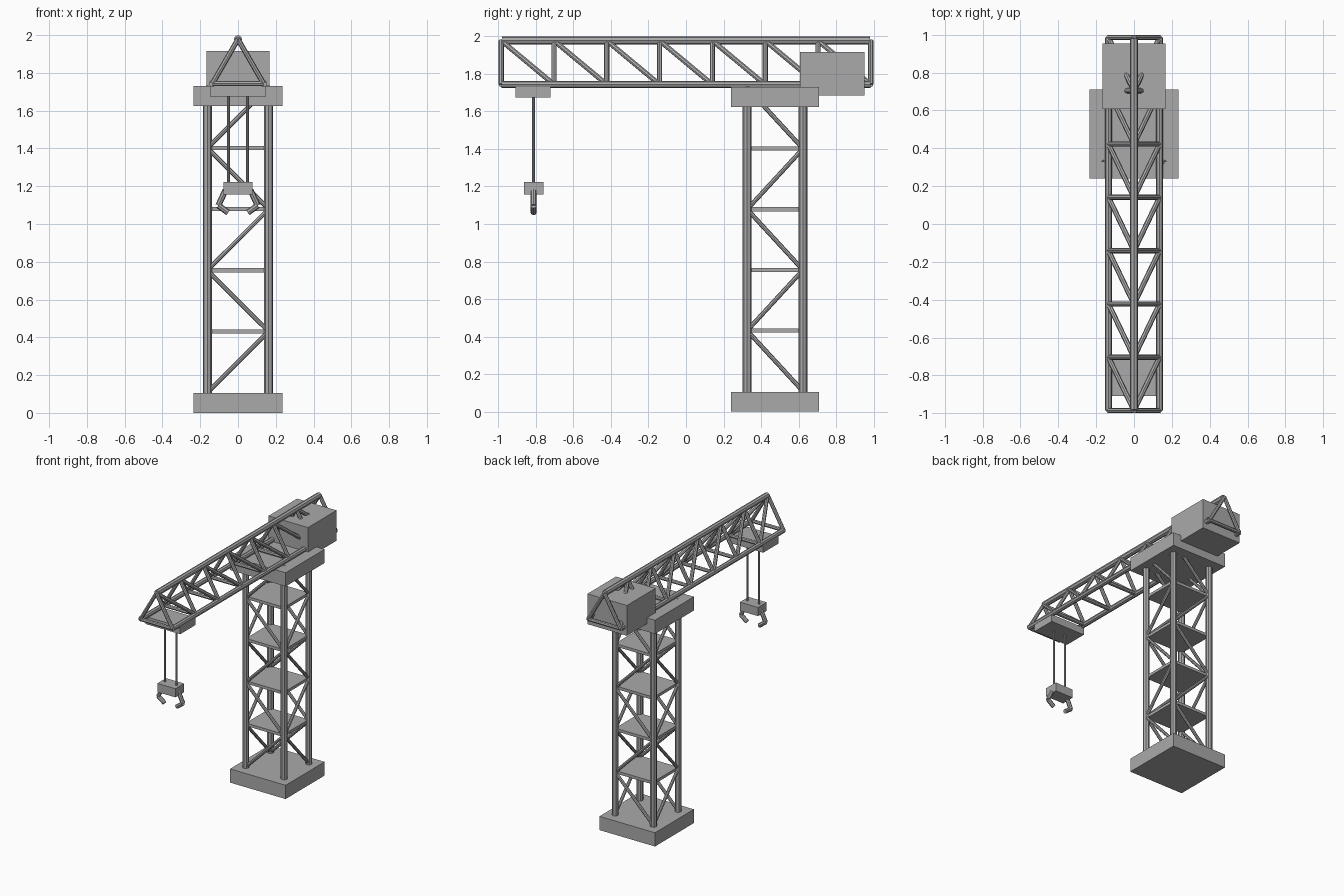
import bpy, bmesh
from mathutils import Vector, Matrix

if "Cube" in bpy.data.objects:
    bpy.data.objects.remove(bpy.data.objects["Cube"])

grey = bpy.data.materials.new("steel_grey")
grey.use_nodes = True
grey.diffuse_color = (0.4, 0.4, 0.4, 1)
grey.node_tree.nodes["Principled BSDF"].inputs["Base Color"].default_value = (0.4, 0.4, 0.4, 1)


def make(name, bm):
    mesh = bpy.data.meshes.new(name)
    bm.to_mesh(mesh)
    bm.free()
    mesh.materials.append(grey)
    obj = bpy.data.objects.new(name, mesh)
    bpy.context.collection.objects.link(obj)
    return obj


def box(name, low, high):
    low, high = Vector(low), Vector(high)
    bm = bmesh.new()
    bmesh.ops.create_cube(bm, size=1, matrix=Matrix.Translation((low + high) / 2)
                          @ Matrix.Diagonal((high - low).to_4d()))
    return make(name, bm)


def bars(name, pairs, radius, sides=8):
    """One object holding a straight bar for each pair of end points."""
    bm = bmesh.new()
    for a, b in pairs:
        a, b = Vector(a), Vector(b)
        turn = (b - a).to_track_quat("Z", "Y").to_matrix().to_4x4()
        bmesh.ops.create_cone(bm, cap_ends=True, segments=sides, radius1=radius,
                              radius2=radius, depth=(b - a).length,
                              matrix=Matrix.Translation((a + b) / 2) @ turn)
    return make(name, bm)


# Tower: base, cap, legs, floors and zigzag bracing
CY, LX, LY = 0.475, 0.162, 0.149
Z0, STEP = 0.108, 0.3235
box("base", (-0.235, CY - 0.235, 0), (0.235, CY + 0.235, 0.105))
box("tower_cap", (-0.235, CY - 0.235, 1.625), (0.235, CY + 0.235, 1.73))
bars("tower_legs", [((sx * LX, CY + sy * LY, 0.05), (sx * LX, CY + sy * LY, 1.68))
                    for sx in (-1, 1) for sy in (-1, 1)], 0.024)
braces = []
for i in range(5):
    low, high = Z0 + i * STEP, Z0 + (i + 1) * STEP
    s = -1 if i % 2 == 0 else 1
    for side in (-1, 1):
        y, x = CY + side * LY, side * LX
        braces.append(((s * LX, y, low), (-s * LX, y, high)))
        braces.append(((x, CY - s * LY, low), (x, CY + s * LY, high)))
    if i < 4:
        box(f"tower_floor_{i + 1}", (-LX, CY - LY, high - 0.011), (LX, CY + LY, high + 0.011))
bars("tower_braces", braces, 0.012)

# Boom: triangular truss with one top and two bottom chords
END, BX, BZ, TZ = 0.985, 0.135, 1.744, 1.978
bars("boom_top_chord", [((0, -0.98, TZ), (0, 0.98, TZ))], 0.022)
bars("boom_bottom_chords", [((s * BX, -END, BZ), (s * BX, END, BZ)) for s in (-1, 1)], 0.019)
truss = []
gap = 2 * END / 7
for i in range(8):
    y = -END + i * gap
    truss.append(((-BX, y, BZ), (BX, y, BZ)))
    for s in (-1, 1):
        truss.append(((0, y, TZ), (s * BX, y, BZ)))
        if i < 7:
            truss.append(((0, y, TZ), (s * BX, y + gap, BZ)))
bars("boom_truss_bars", truss, 0.014)

# Counterweight, trolley and hoist
box("counterweight", (-0.167, 0.607, 1.685), (0.167, 0.952, 1.917))
box("trolley", (-0.147, -0.908, 1.675), (0.147, -0.722, 1.732))
HY = -0.813
bars("hoist_cables", [((s * 0.05, HY, 1.2), (s * 0.05, HY, 1.7)) for s in (-1, 1)], 0.007)
box("hook_block", (-0.077, HY - 0.052, 1.157), (0.077, HY + 0.052, 1.223))

# Claw: two bent fingers
fingers = []
for s in (-1, 1):
    top, knee, tip = ((s * x, HY, z) for x, z in ((0.066, 1.18), (0.104, 1.098), (0.052, 1.06)))
    fingers += [(top, knee), (knee, tip)]
bars("claw_fingers", fingers, 0.016)
